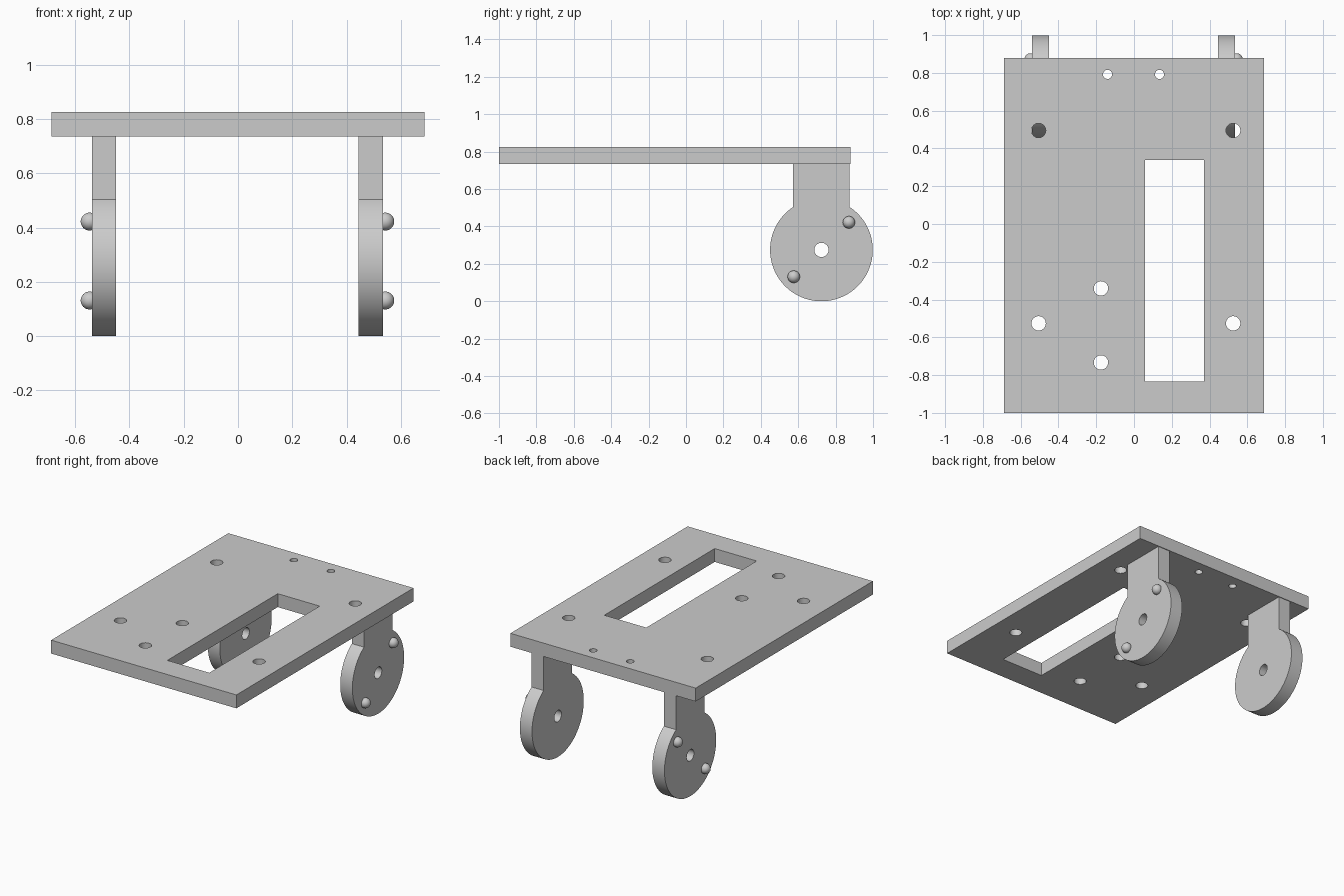
import bpy, bmesh
from math import sin, cos, pi, asin, sqrt
from mathutils import Matrix, Vector

if "Cube" in bpy.data.objects:
    bpy.data.objects.remove(bpy.data.objects["Cube"])

grey = bpy.data.materials.new("plain_grey")
grey.use_nodes = True
colour = (0.6, 0.6, 0.6, 1)
grey.diffuse_color = colour
grey.node_tree.nodes["Principled BSDF"].inputs["Base Color"].default_value = colour


def circle(x, y, r, n=48):
    return [(x + r * cos(2 * pi * i / n), y + r * sin(2 * pi * i / n)) for i in range(n)]


def rect(x0, x1, y0, y1):
    return [(x0, y0), (x1, y0), (x1, y1), (x0, y1)]


def extruded(name, loops, thickness, matrix, open_above=None):
    """Solid from an outline with holes, optionally without its top face."""
    curve = bpy.data.curves.new(name + "_profile", 'CURVE')
    curve.dimensions, curve.fill_mode = '2D', 'BOTH'
    curve.extrude = thickness / 2
    for loop in loops:
        spline = curve.splines.new('POLY')
        spline.points.add(len(loop) - 1)
        for point, (x, y) in zip(spline.points, loop):
            point.co = (x, y, 0, 1)
        spline.use_cyclic_u = True
    helper = bpy.data.objects.new(name + "_profile", curve)
    bpy.context.collection.objects.link(helper)
    mesh = bpy.data.meshes.new_from_object(helper)
    bpy.data.objects.remove(helper)
    bm = bmesh.new()
    bm.from_mesh(mesh)
    bmesh.ops.remove_doubles(bm, verts=bm.verts, dist=0.0001)
    bmesh.ops.transform(bm, matrix=matrix, verts=bm.verts)
    bmesh.ops.recalc_face_normals(bm, faces=bm.faces)
    if open_above is not None:
        top = [f for f in bm.faces if all(v.co.z > open_above for v in f.verts)]
        bmesh.ops.delete(bm, geom=top, context='FACES')
    return finish(name, bm, mesh)


def finish(name, bm, mesh):
    bm.to_mesh(mesh)
    bm.free()
    mesh.name = name
    mesh.materials.clear()
    mesh.materials.append(grey)
    obj = bpy.data.objects.new(name, mesh)
    bpy.context.collection.objects.link(obj)
    bpy.ops.object.select_all(action='DESELECT')
    obj.select_set(True)
    bpy.context.view_layer.objects.active = obj
    bpy.ops.object.shade_smooth_by_angle(angle=pi / 6)
    return obj


# Base plate with its slot and drilled holes
bottom, top = 0.735, 0.825
loops = [rect(-0.688, 0.688, -1, 0.88), rect(0.058, 0.37, -0.833, 0.339)]
loops += [circle(x, 0.792, 0.024) for x in (-0.14, 0.135)]
loops += [circle(x, y, 0.038) for x in (-0.505, 0.525) for y in (0.495, -0.526)]
loops += [circle(-0.175, y, 0.038) for y in (-0.341, -0.733)]
extruded("base_plate", loops, top - bottom, Matrix.Translation((0, 0, (top + bottom) / 2)))

# Hanging brackets: a straight neck running into a round disc
cy, cz, radius, half_neck, half_width = 0.724, 0.2745, 0.2745, 0.151, 0.045
start = pi / 2 + asin(half_neck / radius)
sweep = 2 * pi - 2 * asin(half_neck / radius)
outline = [(cy + half_neck, bottom), (cy - half_neck, bottom)]
outline += [(cy + radius * cos(start + sweep * i / 80),
             cz + radius * sin(start + sweep * i / 80)) for i in range(81)]
upright = Matrix(((0, 0, 1, 0), (1, 0, 0, 0), (0, 1, 0, 0), (0, 0, 0, 1)))

for side, x in (("right", -0.494), ("left", 0.49)):
    extruded(side + "_bracket", [outline, circle(cy, cz, 0.038)], 2 * half_width,
             Matrix.Translation((x, 0, 0)) @ upright, open_above=bottom - 0.001)
    # Rounded pegs on the outer face
    outward = 1 if x > 0 else -1
    for label, y, z in (("lower", 0.576, 0.131), ("upper", 0.871, 0.422)):
        bm = bmesh.new()
        centre = Vector((x + outward * (half_width + 0.008), y, z))
        bmesh.ops.create_uvsphere(bm, u_segments=32, v_segments=16, radius=0.033,
                                  matrix=Matrix.Translation(centre))
        finish(f"{side}_{label}_peg", bm, bpy.data.meshes.new("peg"))
